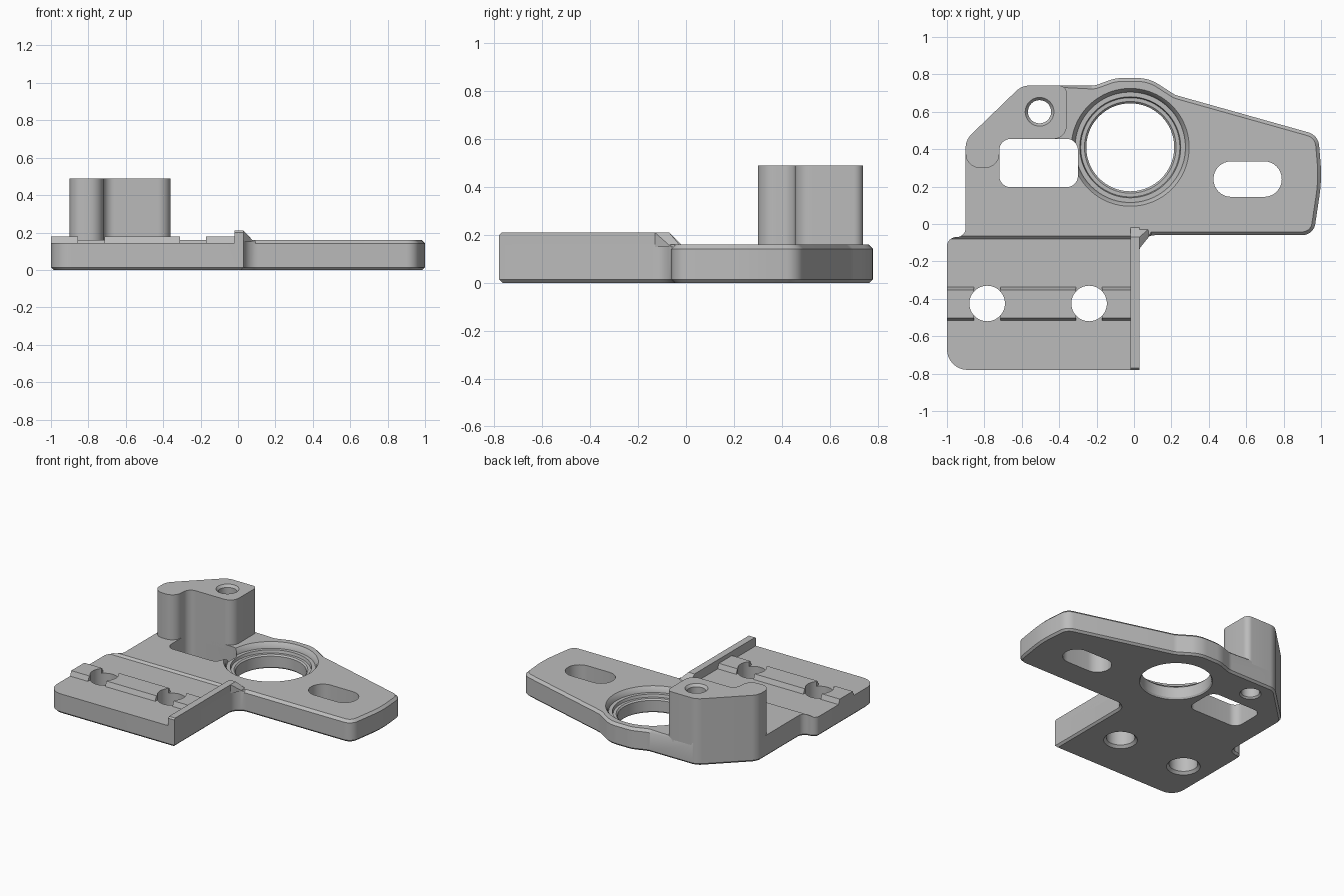
import bpy, bmesh, math
from mathutils import Vector

if "Cube" in bpy.data.objects:
    bpy.data.objects.remove(bpy.data.objects["Cube"])

grey = bpy.data.materials.new("satin grey")
grey.use_nodes = True
grey.diffuse_color = (0.5, 0.5, 0.5, 1)
grey.node_tree.nodes["Principled BSDF"].inputs["Base Color"].default_value = (0.5, 0.5, 0.5, 1)


def rounded(corners, steps=8):
    """Polygon from (x, y, radius) corners, each corner filleted."""
    out = []
    for i, (x, y, r) in enumerate(corners):
        p = Vector((x, y))
        a = (Vector(corners[i - 1][:2]) - p).normalized()
        b = (Vector(corners[(i + 1) % len(corners)][:2]) - p).normalized()
        if r == 0:
            out.append(p)
            continue
        half = a.angle(b) / 2
        centre = p + (a + b).normalized() * (r / math.sin(half))
        start = p + a * (r / math.tan(half)) - centre
        end = p + b * (r / math.tan(half)) - centre
        sweep = math.pi - 2 * half
        for k in range(steps + 1):
            t = k / steps
            out.append(centre + (start * math.sin((1 - t) * sweep)
                                 + end * math.sin(t * sweep)) / math.sin(sweep))
    return out


def circle(cx, cy, r, n=64):
    return [Vector((cx + r * math.cos(math.tau * k / n), cy + r * math.sin(math.tau * k / n)))
            for k in range(n)]


def finish(name, bm):
    bmesh.ops.recalc_face_normals(bm, faces=bm.faces)
    mesh = bpy.data.meshes.new(name)
    bm.to_mesh(mesh)
    bm.free()
    mesh.materials.append(grey)
    ob = bpy.data.objects.new(name, mesh)
    bpy.context.collection.objects.link(ob)
    return ob


def loft_mesh(layers):
    """Closed solid through stacked (outline, z) layers."""
    bm = bmesh.new()
    rings = [[bm.verts.new((p.x, p.y, z)) for p in pts] for pts, z in layers]
    bm.faces.new(rings[0][::-1])
    bm.faces.new(rings[-1])
    for lo, hi in zip(rings, rings[1:]):
        for i in range(len(lo)):
            j = (i + 1) % len(lo)
            bm.faces.new((lo[i], lo[j], hi[j], hi[i]))
    bmesh.ops.recalc_face_normals(bm, faces=bm.faces)
    return bm


def loft(name, layers):
    return finish(name, loft_mesh(layers))


def hull(name, points):
    bm = bmesh.new()
    for p in points:
        bm.verts.new(p)
    bmesh.ops.convex_hull(bm, input=bm.verts)
    bmesh.ops.dissolve_limit(bm, angle_limit=0.01, verts=bm.verts, edges=bm.edges)
    return finish(name, bm)


def bar(name, x0, x1, profile):
    """Convex (y, z) profile run along x."""
    return hull(name, [(x, y, z) for x in (x0, x1) for y, z in profile])


def cut(ob, cutters):
    for c in cutters:
        m = ob.modifiers.new("cut", 'BOOLEAN')
        m.operation, m.solver, m.object = 'DIFFERENCE', 'EXACT', c
        bpy.context.view_layer.objects.active = ob
        bpy.ops.object.modifier_apply(modifier=m.name)


# Base plate: one outline, chamfered below and along the arm's upper rim
BOTTOM, DECK, TOP = 0.0, 0.145, 0.16
outline = rounded([
    (-1, -.78, .11), (.03, -.78, 0), (.03, -.06, .08), (.96, -.06, .07),
    (1.005, .24, .8), (.985, .475, .08), (.22, .69, .1), (.08, .78, .2),
    (-.1, .78, .2), (-.21, .74, .1), (-.6, .74, .1), (-.9, .45, .1),
    (-.9, -.07, .049), (-1, -.07, .049)])
bm = loft_mesh([(outline, BOTTOM), (outline, TOP)])


def rim(z, rule):
    return [e for e in bm.edges if all(abs(v.co.z - z) < 1e-4 for v in e.verts)
            and rule((e.verts[0].co + e.verts[1].co) / 2)]


bmesh.ops.bevel(bm, geom=rim(BOTTOM, lambda m: True), offset=.014, segments=1,
                affect='EDGES', clamp_overlap=False)
bmesh.ops.bevel(bm, geom=rim(TOP, lambda m: m.x > -.45 and m.y > -.065), offset=.018,
                segments=1, affect='EDGES', clamp_overlap=False)
plate = finish("base_plate", bm)

# Cutters
deck_cut = bar("deck_cutter", -1.2, -.02,
               [(-.9, DECK), (-.08, DECK), (-.06, .165), (-.06, .3), (-.9, .3)])
window = rounded([(-.72, .197, .06), (-.30, .197, .06), (-.30, .455, .06), (-.72, .455, .06)])
window_cut = loft("window_cutter", [(window, -.1), (window, .3)])
slot = rounded([(.425, .145, .094), (.79, .145, .094), (.79, .335, .094), (.425, .335, .094)])
slot_cut = loft("slot_cutter", [(slot, -.1), (slot, .3)])
bore_cut = loft("bore_cutter", [(circle(-.02, .41, r, 96), z) for r, z in [
    (.25, -.01), (.235, .012), (.235, .09), (.245, .1), (.265, .1), (.27, .12),
    (.295, .12), (.3, .14), (.315, TOP), (.315, .3)]])
bolt_cuts = [loft("bolt_hole_cutter", [(circle(x, -.425, r), z) for r, z in [
    (.122, -.01), (.095, .018), (.095, .4)]]) for x in (-.785, -.24)]
post_cut = loft("post_hole_cutter", [(circle(-.505, .6, r, 48), z) for r, z in [
    (.08, -.01), (.062, .012), (.062, .472), (.085, .5)]])
cut(plate, [deck_cut, window_cut, slot_cut, bore_cut, post_cut] + bolt_cuts)
parts = [plate]

# Tall post wrapping the window corner
post_outline = rounded([
    (-.9, .45, .1), (-.9, .3, .075), (-.72, .3, .075), (-.72, .455, .06),
    (-.36, .455, .07), (-.36, .74, .04), (-.6, .74, .1)])
post = loft("corner_post", [(post_outline, .13), (post_outline, .49)])
cut(post, [post_cut])
parts.append(post)

# Raised rail on the deck, interrupted at the bolt holes
for x0, x1 in ((-1, -.855), (-.715, -.31), (-.17, -.02)):
    rail = bar("deck_rail", x0, x1,
               [(-.518, .14), (-.502, .18), (-.352, .18), (-.336, .14)])
    cut(rail, bolt_cuts)
    parts.append(rail)

# Side fence and its sloped end
parts.append(bar("side_fence", -.02, .03,
                 [(-.78, .13), (-.78, .2), (-.77, .21), (-.07, .21), (-.02, .16), (-.02, .13)]))
parts.append(hull("fence_end", [
    (-.02, -.02, TOP - .01), (.085, -.02, TOP - .01), (.085, -.062, TOP - .01),
    (.05, -.085, TOP - .01), (.03, -.13, TOP - .01), (-.02, -.13, TOP - .01),
    (-.02, -.07, .21), (.03, -.07, .21), (.03, -.13, .21), (-.02, -.13, .21),
    (.05, -.085, .19)]))

# Remove the cutters and shade
for c in [deck_cut, window_cut, slot_cut, bore_cut, post_cut] + bolt_cuts:
    bpy.data.objects.remove(c)
for ob in parts:
    bpy.ops.object.select_all(action='DESELECT')
    ob.select_set(True)
    bpy.context.view_layer.objects.active = ob
    bpy.ops.object.shade_smooth_by_angle(angle=math.radians(30))
